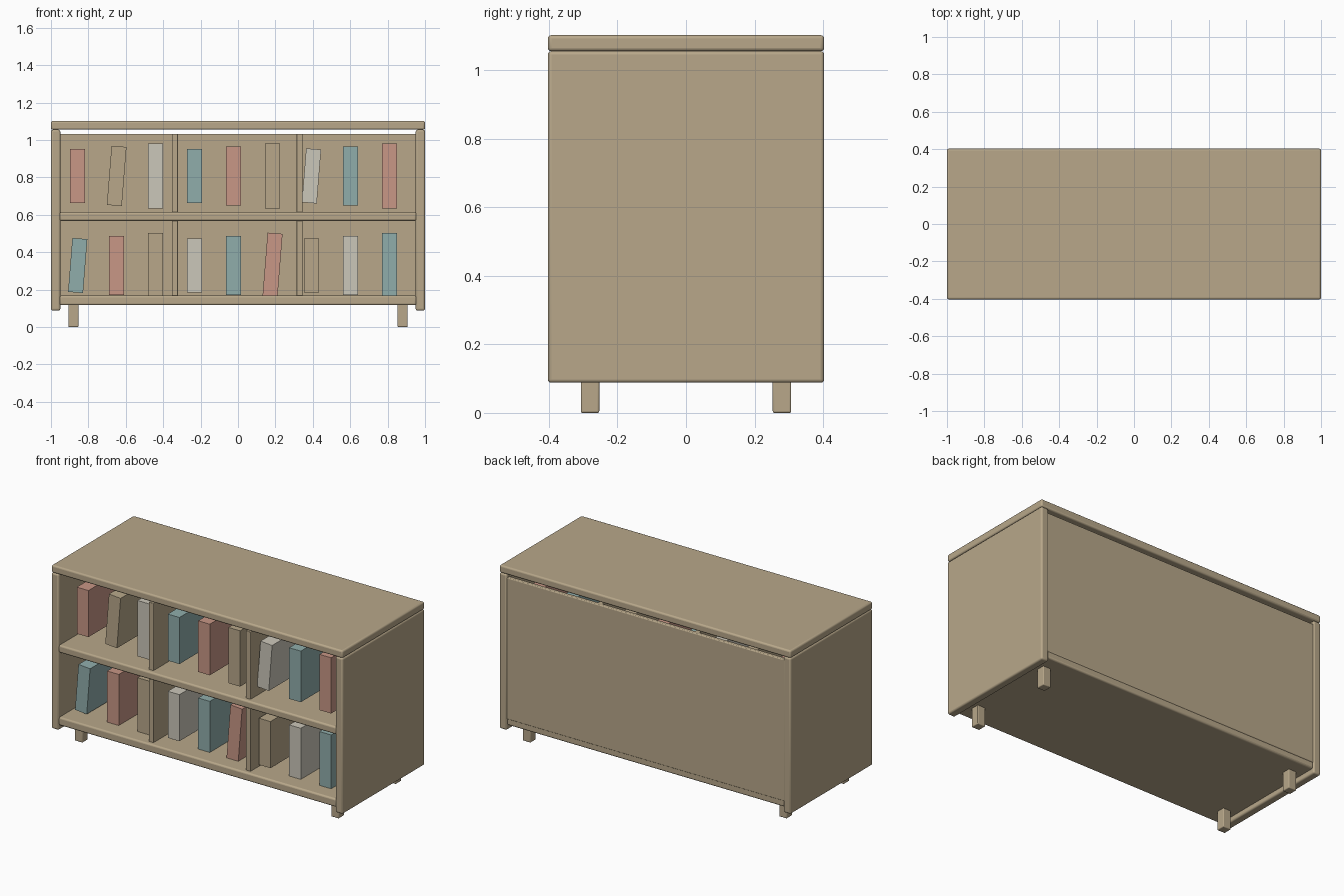
import bpy
import math

if "Cube" in bpy.data.objects:
    bpy.data.objects.remove(bpy.data.objects["Cube"])


def material(name, rgb):
    m = bpy.data.materials.new(name)
    m.diffuse_color = (*rgb, 1)
    m.use_nodes = True
    m.node_tree.nodes["Principled BSDF"].inputs["Base Color"].default_value = m.diffuse_color
    return m


wood = material("tan wood", (0.48, 0.39, 0.255))
red = material("dusty red", (0.58, 0.31, 0.24))
cream = material("pale cream", (0.60, 0.57, 0.49))
teal = material("soft teal", (0.28, 0.42, 0.41))


def box(name, lo, hi, mat, bevel=0.0, tilt=0.0):
    """Box between two corners, with optional rounded edges and tilt about y."""
    centre = [(a + b) / 2 for a, b in zip(lo, hi)]
    bpy.ops.mesh.primitive_cube_add(size=1, location=centre)
    ob = bpy.context.object
    ob.name = name
    ob.scale = [b - a for a, b in zip(lo, hi)]
    bpy.ops.object.transform_apply(location=False, rotation=False, scale=True)
    ob.rotation_euler.y = tilt
    ob.data.materials.append(mat)
    if bevel:
        mod = ob.modifiers.new("rounded edges", "BEVEL")
        mod.width = bevel
        mod.segments = 3
        bpy.ops.object.shade_smooth_by_angle(angle=math.radians(35))
    return ob


# Outer case
box("top_board", (-1, -0.403, 1.055), (1, 0.403, 1.102), wood, 0.01)
for side, x in (("left", -0.975), ("right", 0.975)):
    box(side + "_side", (x - 0.025, -0.403, 0.088), (x + 0.025, 0.403, 1.055), wood, 0.01)
box("bottom_board", (-0.955, -0.398, 0.117), (0.955, 0.394, 0.168), wood, 0.01)
box("middle_shelf", (-0.955, -0.398, 0.568), (0.955, 0.385, 0.615), wood, 0.01)
box("back_panel", (-0.955, 0.37, 0.155), (0.955, 0.397, 1.033), wood, 0.005)

# Upright dividers
for side, x in (("left", -0.337), ("right", 0.329)):
    box(side + "_divider", (x - 0.016, -0.37, 0.16), (x + 0.016, 0.38, 1.033), wood, 0.003)

# Feet
for x in (-0.88, 0.88):
    for y in (-0.28, 0.28):
        box("foot", (x - 0.027, y - 0.027, 0), (x + 0.027, y + 0.027, 0.13), wood, 0.005)

# Two rows of books with cycling heights, colours and occasional lean
colours = (red, wood, cream, teal)
for row, z in enumerate((0.808, 0.329)):
    for i in range(9):
        x = -0.857 + 0.2083 * i
        h = (0.289, 0.317, 0.346)[i % 3] / 2
        lean = 0.08 if (i + row) % 5 == 1 else 0
        box("book", (x - 0.04, -0.3, z - h), (x + 0.04, 0.3, z + h),
            colours[(i + 3 * row) % 4], tilt=lean)
